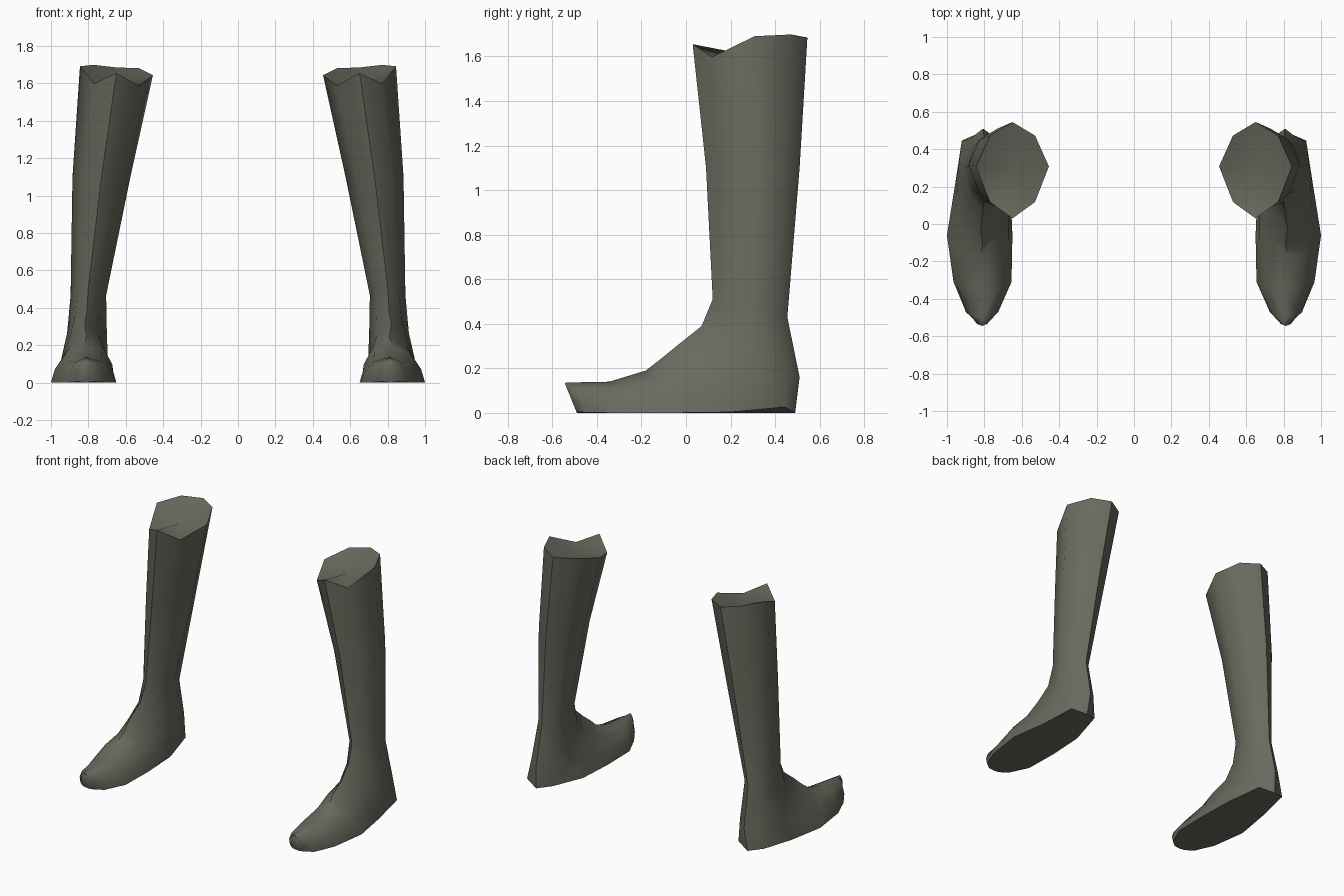
import bpy, bmesh
from mathutils import Vector

if "Cube" in bpy.data.objects:
    bpy.data.objects.remove(bpy.data.objects["Cube"])

olive = bpy.data.materials.new("dark olive grey")
olive.diffuse_color = (0.145, 0.142, 0.112, 1)
olive.use_nodes = True
olive.node_tree.nodes["Principled BSDF"].inputs["Base Color"].default_value = olive.diffuse_color

# Each section: front/top point (y, z), back/bottom point (y, z),
# inner x, outer x, blend from oval leg (0) to flat-soled foot (1)
SECTIONS = [
    ((0.03, 1.655), (0.545, 1.685), 0.455, 0.845, 0),
    ((0.09, 1.10), (0.51, 1.10), 0.575, 0.885, 0),
    ((0.12, 0.51), (0.455, 0.43), 0.705, 0.895, 0),
    ((0.07, 0.39), (0.51, 0.16), 0.70, 0.915, 0.1),
    ((-0.03, 0.31), (0.49, 0.0), 0.69, 0.95, 0.4),
    ((-0.11, 0.245), (0.20, 0.0), 0.655, 0.965, 0.9),
    ((-0.18, 0.19), (-0.06, 0.0), 0.65, 1.0, 1),
    ((-0.345, 0.14), (-0.31, 0.0), 0.655, 0.965, 1),
    ((-0.50, 0.137), (-0.45, 0.0), 0.715, 0.91, 0.9),
    ((-0.545, 0.135), (-0.49, 0.0), 0.765, 0.86, 0.7),
]
# Uneven rim: height offsets around the top section
RIM = [0, -0.062, 0.02, 0.018, 0, 0.0, -0.028, -0.072]


def mix(a, b, t):
    return a + (b - a) * t


def section(front, back, inner, outer, s):
    """Eight points running front, outer side, back, inner side."""
    cx, half = (inner + outer) / 2, (outer - inner) / 2
    side = [(mix(0.17, 0.2, s), mix(0.62, 0.55, s)),
            (mix(0.54, 0.62, s), mix(1.0, 0.88, s)),
            (mix(0.86, 1.0, s), mix(0.62, 1.0, s))]
    ring = [(0, 0)] + side + [(1, 0)] + [(f, -w) for f, w in reversed(side)]
    return [Vector((cx + w * half, mix(front[0], back[0], f),
                    mix(front[1], back[1], f))) for f, w in ring]


def boot(name, sign):
    bm = bmesh.new()
    rings = []
    for i, spec in enumerate(SECTIONS):
        pts = section(*spec)
        if i == 0:
            for p, dz in zip(pts, RIM):
                p.z += dz
        rings.append([bm.verts.new((p.x * sign, p.y, p.z)) for p in pts])
    # shaft, heel and foot skin
    for a, b in zip(rings, rings[1:]):
        for k in range(8):
            n = (k + 1) % 8
            bm.faces.new((a[k], a[n], b[n], b[k]))
    # sunken closing surface at the top
    mid = bm.verts.new((0.65 * sign, 0.29, 1.605))
    for k in range(8):
        bm.faces.new((rings[0][k], mid, rings[0][(k + 1) % 8]))
    # toe end
    bm.faces.new(rings[-1])
    bmesh.ops.recalc_face_normals(bm, faces=bm.faces)
    mesh = bpy.data.meshes.new(name)
    bm.to_mesh(mesh)
    bm.free()
    mesh.materials.append(olive)
    obj = bpy.data.objects.new(name, mesh)
    bpy.context.collection.objects.link(obj)
    bpy.ops.object.select_all(action='DESELECT')
    obj.select_set(True)
    bpy.context.view_layer.objects.active = obj
    bpy.ops.object.shade_smooth_by_angle(angle=1.05)


boot("right_boot", 1)
boot("left_boot", -1)
